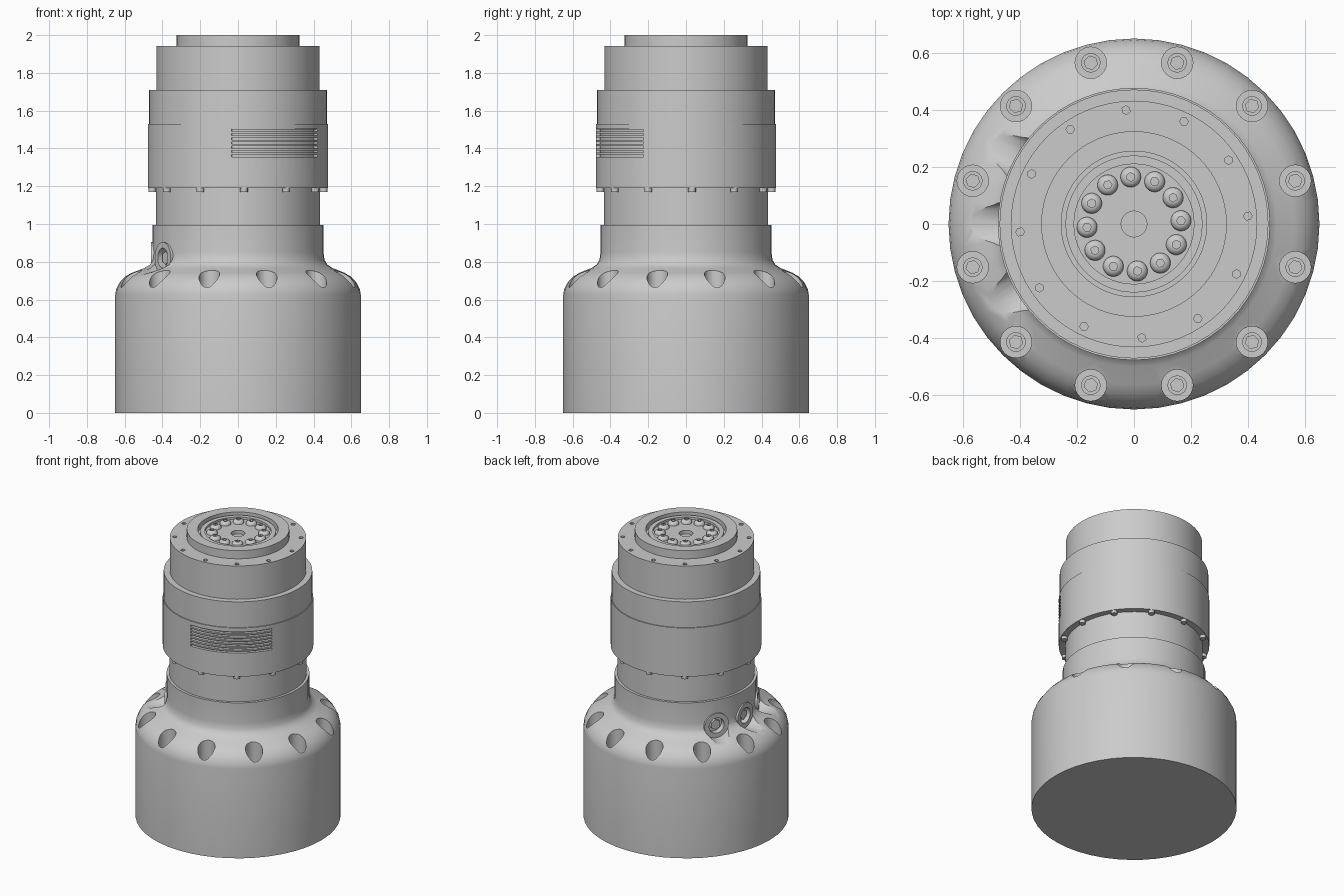
import bpy, bmesh
from math import pi, radians, cos, sin
from mathutils import Matrix

default = bpy.data.objects.get("Cube")
if default:
    bpy.data.objects.remove(default, do_unlink=True)

grey = bpy.data.materials.new("machined_grey")
grey.use_nodes = True
colour = (0.6, 0.6, 0.6, 1)
grey.diffuse_color = colour
grey.node_tree.nodes["Principled BSDF"].inputs["Base Color"].default_value = colour

parts = []


def lathe(name, profile, seg=64, start=0.0, sweep=2 * pi, part=True):
    """Revolve (radius, z) points; a partial sweep makes a closed, capped sector."""
    full = sweep > 2 * pi - 0.001
    bm = bmesh.new()
    rings = []
    for i in range(seg if full else seg + 1):
        a = start + sweep * i / seg
        rings.append([bm.verts.new((r * cos(a), r * sin(a), z)) for r, z in profile])
    n = len(profile)
    for i in range(seg):
        a, b = rings[i], rings[(i + 1) % len(rings)]
        for j in range(n - 1 if full else n):
            k = (j + 1) % n
            bm.faces.new((a[j], b[j], b[k], a[k]))
    if not full:
        bm.faces.new(rings[0])
        bm.faces.new(rings[-1])
    bmesh.ops.remove_doubles(bm, verts=bm.verts, dist=1e-5)
    bmesh.ops.recalc_face_normals(bm, faces=bm.faces)
    mesh = bpy.data.meshes.new(name)
    bm.to_mesh(mesh)
    bm.free()
    obj = bpy.data.objects.new(name, mesh)
    bpy.context.collection.objects.link(obj)
    if part:
        mesh.materials.append(grey)
        parts.append(obj)
    else:
        obj.hide_render = True
    return obj


def rod(name, r, z0, z1, seg=24, part=True):
    return lathe(name, [(0, z0), (r, z0), (r, z1), (0, z1)], seg, part=part)


def around(obj, angles, r, z, outward=False):
    """Place linked copies on a circle, optionally with their axis pointing outward."""
    placed = []
    for i, a in enumerate(angles):
        o = obj
        if i:
            o = obj.copy()
            bpy.context.collection.objects.link(o)
            if obj in parts:
                parts.append(o)
        o.matrix_world = Matrix.Rotation(radians(a), 4, "Z") @ Matrix.Translation((r, 0, z))
        if outward:
            o.matrix_world = o.matrix_world @ Matrix.Rotation(pi / 2, 4, "Y")
        placed.append(o)
    return placed


def cut(obj, cutters):
    for c in cutters:
        m = obj.modifiers.new("cut", "BOOLEAN")
        m.operation, m.solver, m.object = "DIFFERENCE", "EXACT", c
    bpy.context.view_layer.update()
    deps = bpy.context.evaluated_depsgraph_get()
    mesh = bpy.data.meshes.new_from_object(obj.evaluated_get(deps))
    obj.modifiers.clear()
    obj.data = mesh
    mesh.materials.clear()
    mesh.materials.append(grey)
    for c in cutters:
        bpy.data.objects.remove(c, do_unlink=True)


base_angles = [15 + 30 * i for i in range(12)]
head_angles = [4 + 30 * i for i in range(12)]
port_angles = [150, 180, 210]

# Base with rounded shoulder, bolt pockets and three side ports
base = lathe("base_housing", [
    (0, 0), (0.65, 0), (0.65, 0.625), (0.645, 0.655), (0.627, 0.69), (0.6, 0.72),
    (0.563, 0.742), (0.5, 0.767), (0.473, 0.785), (0.458, 0.81), (0.453, 0.85),
    (0.453, 0.995), (0, 0.995)], 48)
pocket = rod("pocket_cutter", 0.055, 0, 0.4, part=False)
port = lathe("port_cutter", [(0, 0), (0.053, 0), (0.053, 0.047), (0.085, 0.047),
                             (0.085, 0.35), (0, 0.35)], 24, part=False)
cut(base, around(pocket, base_angles, 0.585, 0.58)
    + around(port, port_angles, 0.405, 0.82, True))

# Socket bolts at the bottom of the pockets
bolt = rod("base_bolt", 0.034, -0.01, 0.03)
cut(bolt, [rod("socket_cutter", 0.024, 0.01, 0.1, 6, False)])
around(bolt, base_angles, 0.585, 0.58)

# Port rims and hexagonal plugs
rim = lathe("port_rim", [(0, 0), (0.085, 0), (0.085, 0.06), (0.053, 0.06),
                         (0.053, 0.02), (0, 0.02)], 24)
around(rim, port_angles, 0.4, 0.82, True)
around(rod("port_plug", 0.035, 0, 0.03, 6), port_angles, 0.415, 0.82, True)

# Neck and louvred collar
rod("upper_neck", 0.435, 0.95, 1.25, 64)
collar = rod("collar", 0.477, 1.19, 1.53, 64)
louvres = []
for i in range(7):
    z = 1.355 + 0.0225 * i
    louvres.append(lathe("louvre_cutter", [(0.457, z), (0.5, z), (0.5, z + 0.012), (0.457, z + 0.012)],
                         24, radians(-94), radians(66), part=False))
cut(collar, louvres)
around(rod("collar_screw", 0.02, 0, 0.03, 12), head_angles, 0.455, 1.17)

# Upper sleeve and head with a ring of small holes
rod("upper_sleeve", 0.471, 1.5, 1.71, 64)
head = rod("head", 0.432, 1.65, 1.943, 64)
hole = rod("hole_cutter", 0.015, 0, 0.1, 6, False)
cut(head, around(hole, head_angles, 0.4, 1.915))

# Output flange with recessed face, groove and centre bore
lathe("output_flange", [
    (0, 1.9), (0.325, 1.9), (0.325, 2), (0.255, 2), (0.255, 1.96), (0.24, 1.96),
    (0.24, 1.985), (0.21, 1.985), (0.21, 1.97), (0.045, 1.97), (0.045, 1.945), (0, 1.945)])
screw = lathe("flange_screw", [(0, -0.01), (0.036, -0.01), (0.036, 0.006), (0.031, 0.015),
                               (0.021, 0.022), (0, 0.024)], 20)
cut(screw, [rod("socket_cutter", 0.015, 0.008, 0.1, 6, False)])
around(screw, head_angles, 0.165, 1.97)

# Smooth shading with crisp edges
bpy.ops.object.select_all(action="DESELECT")
for o in parts:
    o.select_set(True)
bpy.context.view_layer.objects.active = base
bpy.ops.object.shade_smooth_by_angle(angle=radians(33))
